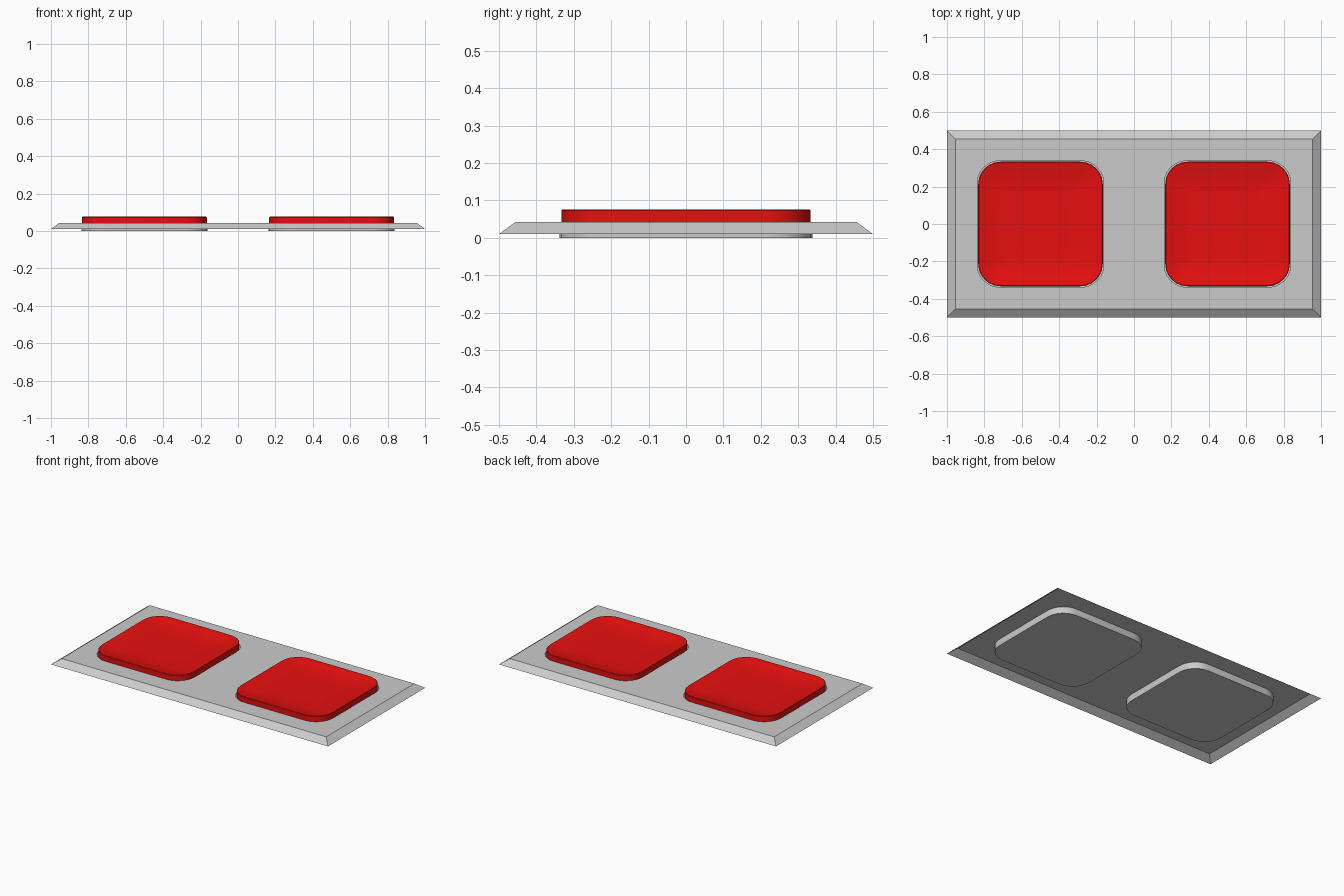
import bpy, bmesh, math

if "Cube" in bpy.data.objects:
    bpy.data.objects.remove(bpy.data.objects["Cube"])


def ring(bm, cx, half, radius, z, seg=6):
    """Loop of verts around a rounded square."""
    verts = []
    for k in range(4):
        a0 = k * math.pi / 2
        sx = 1 if k in (0, 3) else -1
        sy = 1 if k in (0, 1) else -1
        for i in range(seg + 1):
            a = a0 + i / seg * math.pi / 2
            verts.append(bm.verts.new((cx + sx * (half - radius) + radius * math.cos(a),
                                       sy * (half - radius) + radius * math.sin(a), z)))
    return verts


def rect(bm, hx, hy, z):
    return [bm.verts.new((x, y, z)) for x, y in ((hx, hy), (-hx, hy), (-hx, -hy), (hx, -hy))]


def bridge(bm, a, b):
    n = len(a)
    for i in range(n):
        j = (i + 1) % n
        bm.faces.new((a[i], a[j], b[j], b[i]))


def loop_edges(bm, vs):
    out = []
    for i, v in enumerate(vs):
        w = vs[(i + 1) % len(vs)]
        out.append(bm.edges.get((v, w)) or bm.edges.new((v, w)))
    return out


def finish(bm, name, angle, mat=None):
    me = bpy.data.meshes.new(name)
    bm.to_mesh(me)
    bm.free()
    ob = bpy.data.objects.new(name, me)
    bpy.context.collection.objects.link(ob)
    if mat:
        me.materials.append(mat)
    bpy.ops.object.select_all(action='DESELECT')
    ob.select_set(True)
    bpy.context.view_layer.objects.active = ob
    bpy.ops.object.shade_smooth_by_angle(angle=math.radians(angle))
    return ob


# Face plate: open-backed shell with chamfered border and two sunken pockets
bm = bmesh.new()
outer = rect(bm, 1.0, 0.5, 0.01)
inner = rect(bm, 0.955, 0.455, 0.043)
bridge(bm, outer, inner)
edges = loop_edges(bm, inner)
for cx in (-0.5, 0.5):
    top = ring(bm, cx, 0.338, 0.12, 0.043)
    low = ring(bm, cx, 0.338, 0.12, 0.0)
    bridge(bm, top, low)
    bm.faces.new(low)
    edges += loop_edges(bm, top)
bmesh.ops.triangle_fill(bm, edges=edges, use_beauty=True, normal=(0, 0, 1))
bmesh.ops.recalc_face_normals(bm, faces=bm.faces)
if sum(f.normal.z * f.calc_area() for f in bm.faces) < 0:
    bmesh.ops.reverse_faces(bm, faces=bm.faces)
finish(bm, "face_plate", 25)

# Dished red buttons: (half size, height) from the bottom of the wall to the dish centre
red = bpy.data.materials.new("button_red")
red.diffuse_color = (0.8, 0.005, 0.005, 1)
red.use_nodes = True
red.node_tree.nodes["Principled BSDF"].inputs["Base Color"].default_value = red.diffuse_color
PROFILE = [(0.333, 0.002), (0.333, 0.073), (0.330, 0.076), (0.320, 0.075),
           (0.295, 0.069), (0.255, 0.061), (0.21, 0.056), (0.14, 0.054)]
for side, cx in (("left", -0.5), ("right", 0.5)):
    bm = bmesh.new()
    rings = [ring(bm, cx, h, max(0.02, 0.12 - (0.333 - h) * 0.8), z) for h, z in PROFILE]
    for a, b in zip(rings, rings[1:]):
        bridge(bm, a, b)
    bm.faces.new(rings[-1])
    finish(bm, side + "_button", 35, red)
